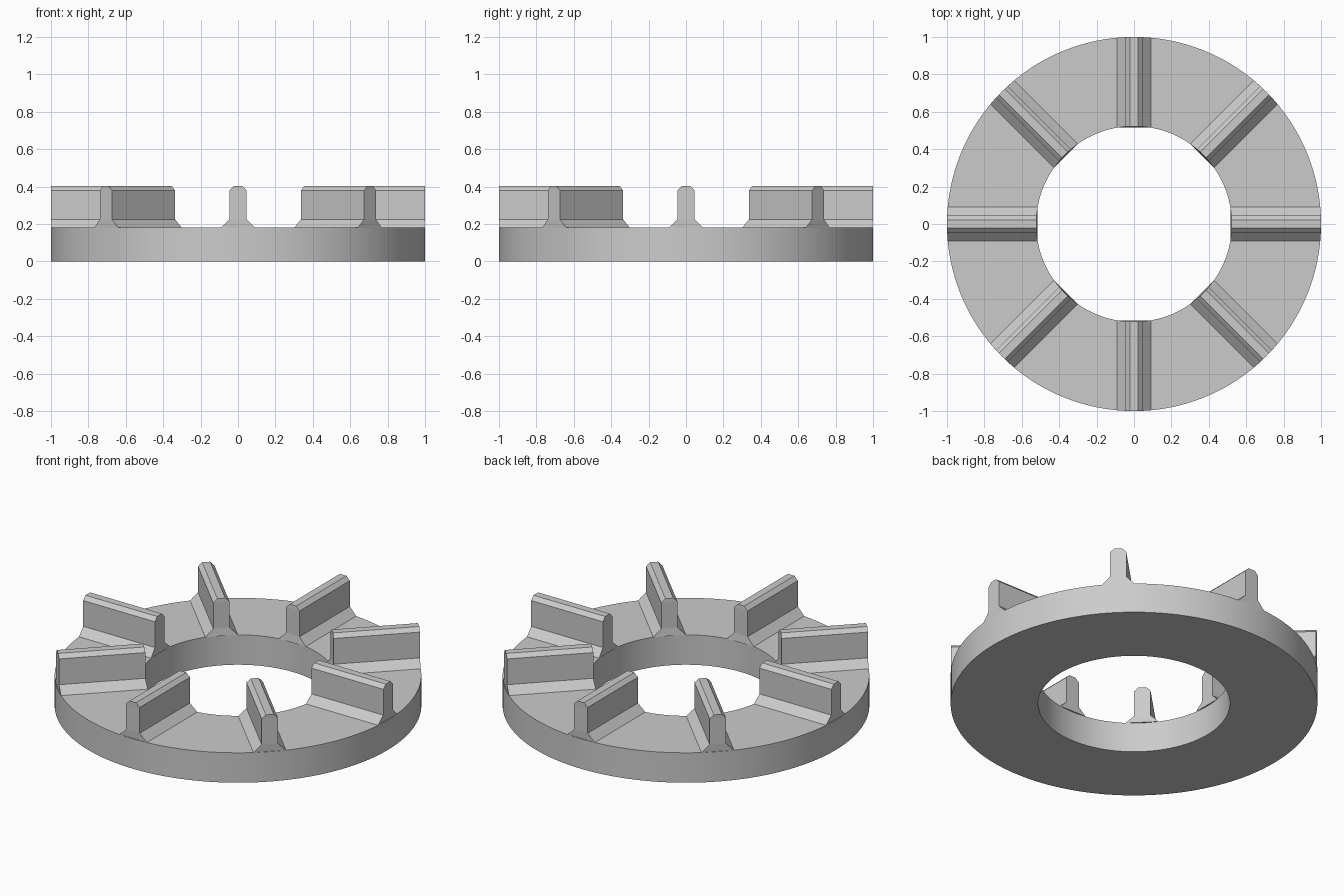
import bpy, bmesh, math
from mathutils import Matrix

OUTER, INNER, DECK = 1.0, 0.523, 0.18
SEGMENTS, RIBS = 128, 8

cube = bpy.data.objects.get("Cube")
if cube:
    bpy.data.objects.remove(cube, do_unlink=True)

grey = bpy.data.materials.new("light_grey")
grey.use_nodes = True
colour = (0.6, 0.6, 0.6, 1)
grey.diffuse_color = colour
grey.node_tree.nodes["Principled BSDF"].inputs["Base Color"].default_value = colour


def finish(bm, name, smooth=False):
    bmesh.ops.recalc_face_normals(bm, faces=bm.faces)
    mesh = bpy.data.meshes.new(name)
    bm.to_mesh(mesh)
    bm.free()
    mesh.materials.append(grey)
    obj = bpy.data.objects.new(name, mesh)
    bpy.context.collection.objects.link(obj)
    if smooth:
        bpy.ops.object.select_all(action="DESELECT")
        obj.select_set(True)
        bpy.context.view_layer.objects.active = obj
        bpy.ops.object.shade_smooth_by_angle(angle=math.radians(30))
    return obj


# Base ring: rectangular section revolved about z
bm = bmesh.new()
corners = [(INNER, 0), (OUTER, 0), (OUTER, DECK), (INNER, DECK)]
section = [bm.verts.new((r, 0, z)) for r, z in corners]
edges = [bm.edges.new((section[i], section[(i + 1) % 4])) for i in range(4)]
bmesh.ops.spin(bm, geom=section + edges, cent=(0, 0, 0), axis=(0, 0, 1),
               angle=math.tau, steps=SEGMENTS, use_merge=True)
bmesh.ops.remove_doubles(bm, verts=bm.verts, dist=1e-5)
finish(bm, "base_ring", smooth=True)

# Rib section: flared foot, straight web, chamfered top
half = [(0.09, DECK), (0.045, 0.225), (0.045, 0.38), (0.022, 0.403)]
profile = half + [(-x, z) for x, z in reversed(half)]


def add_rib(name, angle):
    bm = bmesh.new()
    # Both ends follow the curved walls of the ring
    rows = [[bm.verts.new((x, math.sqrt(r * r - x * x), z)) for x, z in profile]
            for r in (INNER, OUTER)]
    n = len(profile)
    for i in range(n):
        j = (i + 1) % n
        bm.faces.new((rows[0][i], rows[0][j], rows[1][j], rows[1][i]))
    # Caps are built as strips between mirrored points
    for row in rows:
        for i in range(len(half) - 1):
            bm.faces.new((row[i], row[i + 1], row[n - 2 - i], row[n - 1 - i]))
    bm.transform(Matrix.Rotation(angle, 4, "Z"))
    finish(bm, name)


for k in range(RIBS):
    add_rib(f"radial_rib_{k + 1}", k * math.tau / RIBS)
